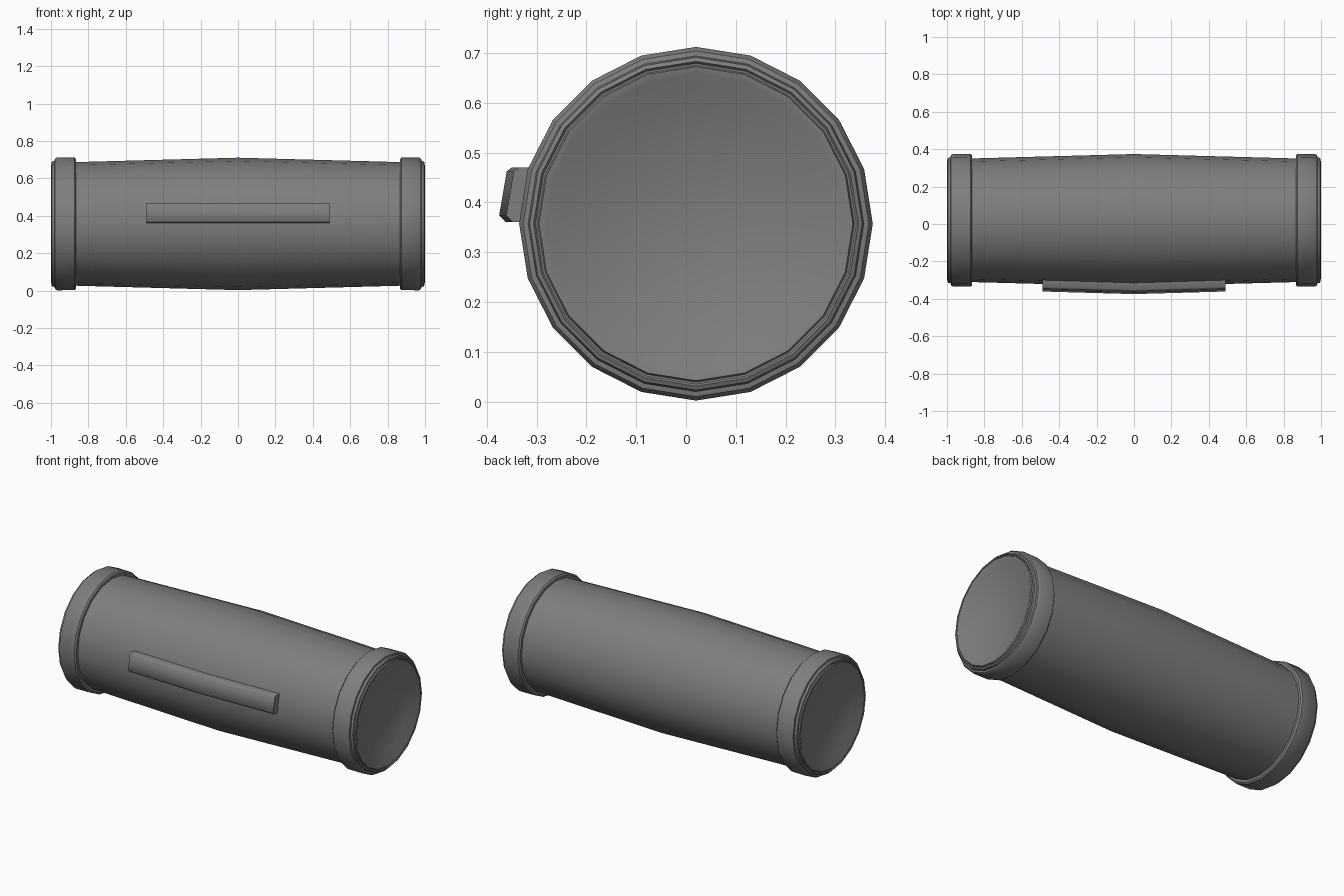
import bpy, bmesh, math

if "Cube" in bpy.data.objects:
    bpy.data.objects.remove(bpy.data.objects["Cube"])

SIDES, CY, CZ = 20, 0.02, 0.357

# dark grey finish for every part
grey = bpy.data.materials.new("dark_grey")
grey.diffuse_color = (0.21, 0.21, 0.21, 1)
grey.use_nodes = True
grey.node_tree.nodes["Principled BSDF"].inputs["Base Color"].default_value = grey.diffuse_color


def finish(name, bm, angle):
    bmesh.ops.recalc_face_normals(bm, faces=bm.faces)
    me = bpy.data.meshes.new(name)
    bm.to_mesh(me)
    bm.free()
    me.materials.append(grey)
    ob = bpy.data.objects.new(name, me)
    bpy.context.collection.objects.link(ob)
    bpy.ops.object.select_all(action='DESELECT')
    ob.select_set(True)
    bpy.context.view_layer.objects.active = ob
    bpy.ops.object.shade_smooth_by_angle(angle=math.radians(angle))
    return ob


def loft(name, rings, angle=35):
    """Skin a row of closed rings and fill both ends."""
    bm = bmesh.new()
    vs = [[bm.verts.new(p) for p in ring] for ring in rings]
    for a, b in zip(vs, vs[1:]):
        n = len(a)
        for i in range(n):
            bm.faces.new((a[i], a[(i + 1) % n], b[(i + 1) % n], b[i]))
    bm.faces.new(vs[0])
    bm.faces.new(vs[-1])
    return finish(name, bm, angle)


def ring(x, r):
    steps = [2 * math.pi * i / SIDES for i in range(SIDES)]
    return [(x, CY + r * math.sin(a), CZ + r * math.cos(a)) for a in steps]


# barrel with a slight bulge in the middle
loft("barrel", [ring(x, r) for x, r in ((-0.92, 0.329), (0, 0.354), (0.92, 0.329))])

# stepped end caps with a shallow dished face
cap = [(0.865, 0.325), (0.865, 0.345), (0.873, 0.354), (0.968, 0.355),
       (0.979, 0.347), (0.981, 0.337), (0.994, 0.334), (0.998, 0.326),
       (0.993, 0.322), (0.993, 0.318), (1.0, 0.315), (0.998, 0.30),
       (0.965, 0.246)]
for side, s in (("right", 1), ("left", -1)):
    loft(side + "_end_cap", [ring(s * x, r) for x, r in cap], 40)

# side bar on the front, following the bulge
section = [(-0.30, 0.47), (-0.35, 0.47), (-0.36, 0.462), (-0.375, 0.374),
           (-0.362, 0.361), (-0.30, 0.361)]
loft("side_bar", [[(x, y + dy, z) for y, z in section]
                  for x, dy in ((-0.49, 0.014), (0, 0), (0.49, 0.014))], 60)
